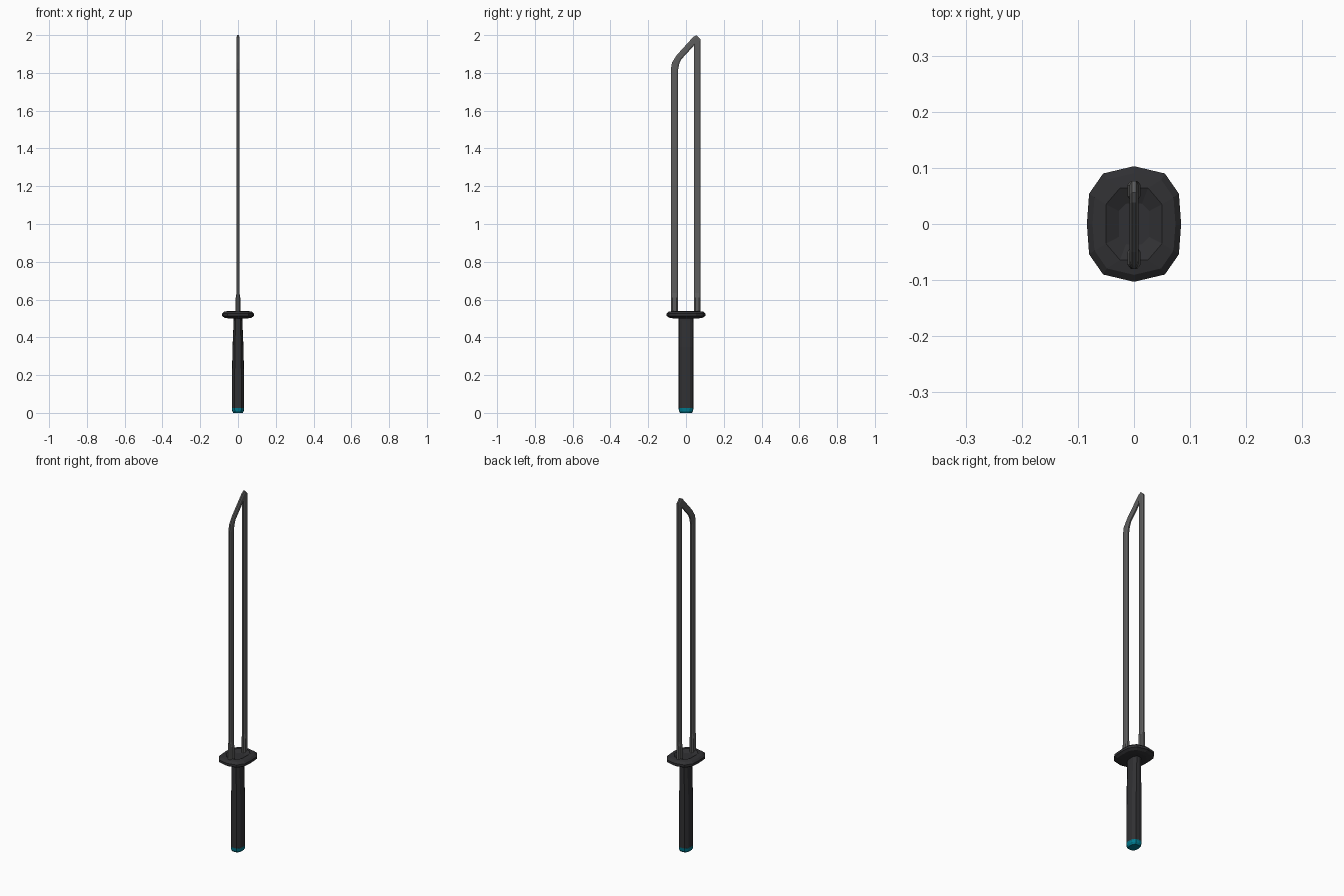
import bpy

if "Cube" in bpy.data.objects:
    bpy.data.objects.remove(bpy.data.objects["Cube"])


def material(name, rgb):
    m = bpy.data.materials.new(name)
    m.diffuse_color = (*rgb, 1)
    m.use_nodes = True
    m.node_tree.nodes["Principled BSDF"].inputs["Base Color"].default_value = m.diffuse_color
    return m


BLACK = material("dark_grip", (0.03, 0.03, 0.033))
STEEL = material("grey_steel", (0.11, 0.11, 0.11))
TEAL = material("teal", (0.0, 0.2, 0.28))


def loft(name, rings, mat):
    """Skin a list of equal-length rings and cap both ends."""
    n = len(rings[0])
    verts = [p for r in rings for p in r]
    faces = [(a * n + i, a * n + (i + 1) % n, (a + 1) * n + (i + 1) % n, (a + 1) * n + i)
             for a in range(len(rings) - 1) for i in range(n)]
    faces += [tuple(reversed(range(n))), tuple(range(len(verts) - n, len(verts)))]
    me = bpy.data.meshes.new(name)
    me.from_pydata(verts, [], faces)
    me.materials.append(mat)
    ob = bpy.data.objects.new(name, me)
    bpy.context.collection.objects.link(ob)
    # consistent outward normals
    import bmesh
    bm = bmesh.new()
    bm.from_mesh(me)
    bmesh.ops.recalc_face_normals(bm, faces=bm.faces)
    bm.to_mesh(me)
    bm.free()
    return ob


def ring(q, z, s=1.0):
    """Mirror a quarter outline (+x axis to +y axis) into a 12-sided ring."""
    a, b, c, d = q
    pts = [a, b, c, d, (-c[0], c[1]), (-b[0], b[1]), (-a[0], 0),
           (-b[0], -b[1]), (-c[0], -c[1]), (0, -d[1]), (c[0], -c[1]), (b[0], -b[1])]
    return [(x * s, y * s, z) for x, y in pts]


def grip(w):
    return [(w, 0), (w * 0.95, 0.02), (w * 0.55, 0.037), (0, 0.039)]


# Handle, narrowing towards the guard
loft("handle", [ring(grip(w), z) for w, z in
                ((0.032, 0.022), (0.032, 0.2), (0.029, 0.35), (0.023, 0.49), (0.023, 0.525))], BLACK)

# Pommel cap
loft("pommel_cap", [ring(grip(0.032), 0, 0.8), ring(grip(0.032), 0.01, 0.96),
                    ring(grip(0.032), 0.026, 1.01)], TEAL)

# Guard: bevelled plate with a recessed socket on top
rim = [(0.084, 0), (0.08, 0.054), (0.055, 0.09), (0, 0.103)]
lip = [(0.05, 0), (0.05, 0.035), (0.025, 0.064), (0, 0.064)]
socket = [(0.027, 0), (0.027, 0.023), (0.014, 0.036), (0, 0.038)]
loft("guard", [ring(lip, 0.5), ring(rim, 0.504, 0.86), ring(rim, 0.513), ring(rim, 0.526),
               ring(rim, 0.536, 0.88), ring(lip, 0.54), ring(socket, 0.527)], BLACK)

# Open blade frame: (outer y, outer z, inner y, inner z, half thickness)
stations = [
    (-0.08, 0.52, -0.042, 0.52, 0.012), (-0.08, 0.61, -0.042, 0.61, 0.012),
    (-0.08, 0.635, -0.042, 0.635, 0.008), (-0.08, 1.82, -0.042, 1.815, 0.008),
    (-0.074, 1.855, -0.036, 1.847, 0.008), (-0.05, 1.893, -0.026, 1.87, 0.008),
    (0.038, 1.99, 0.036, 1.938, 0.008), (0.056, 2.0, 0.042, 1.945, 0.008),
    (0.077, 1.978, 0.042, 1.93, 0.008), (0.077, 0.635, 0.042, 0.635, 0.008),
    (0.077, 0.61, 0.042, 0.61, 0.012), (0.077, 0.52, 0.042, 0.52, 0.012)]
section = [(0, 0.5), (0.22, 1), (0.78, 1), (1, 0.5), (1, -0.5), (0.78, -1), (0.22, -1), (0, -0.5)]
loft("blade_frame", [[(k * h, oy + (iy - oy) * t, oz + (iz - oz) * t) for t, k in section]
                     for oy, oz, iy, iz, h in stations], STEEL)
